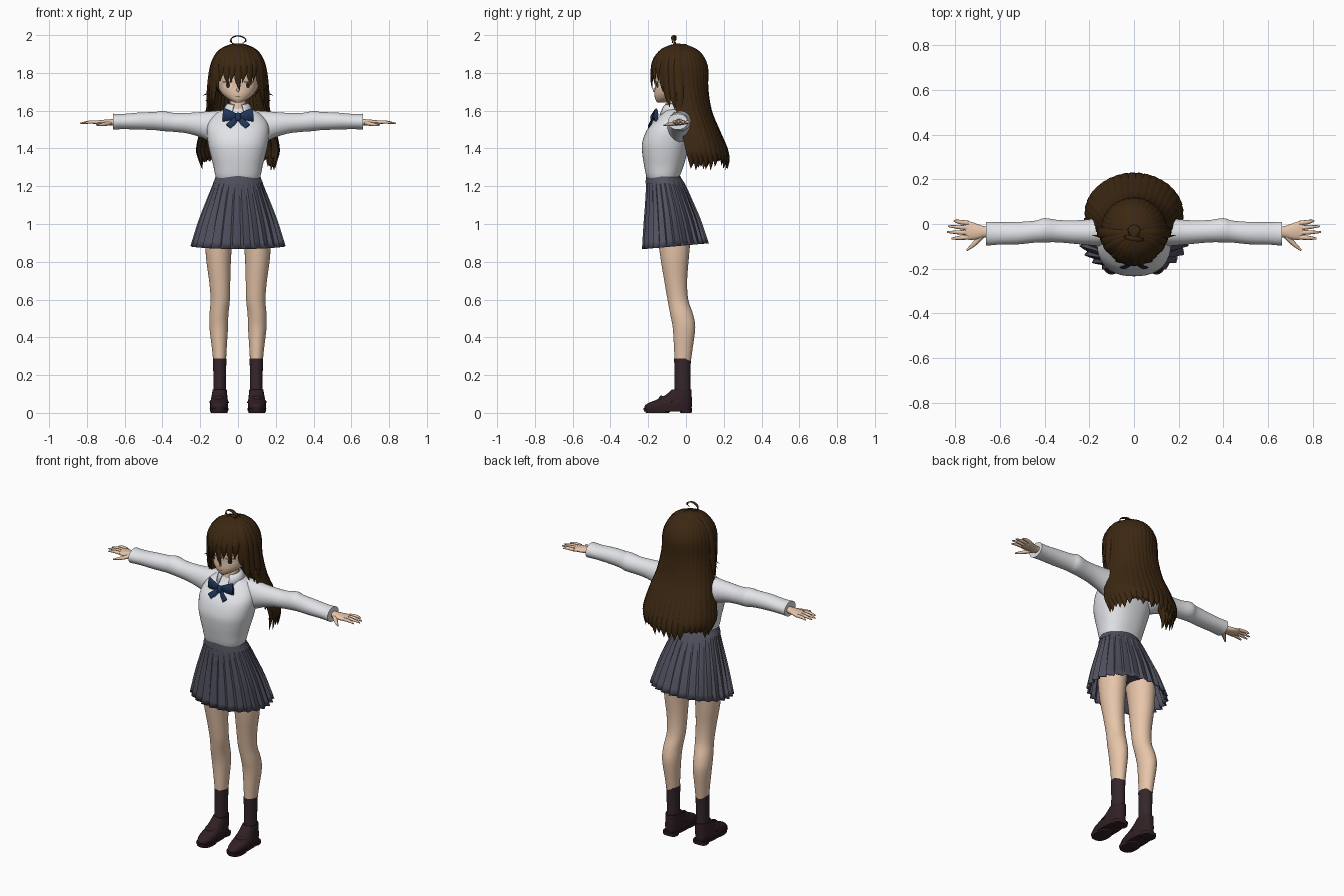
import bpy, bmesh, math, random
from math import sin, cos, radians, pi
from mathutils import Vector
from mathutils.bvhtree import BVHTree

random.seed(4)
cube = bpy.data.objects.get("Cube")
if cube:
    bpy.data.objects.remove(cube)


def material(name, r, g, b):
    m = bpy.data.materials.new(name)
    m.use_nodes = True
    m.diffuse_color = (r, g, b, 1)
    m.node_tree.nodes["Principled BSDF"].inputs["Base Color"].default_value = (r, g, b, 1)
    return m


SKIN = material("warm skin", .80, .56, .40)
HAIR = material("dark brown hair", .045, .021, .006)
SHIRT = material("white cloth", .78, .79, .82)
SKIRT = material("slate grey cloth", .085, .085, .12)
BOW = material("navy ribbon", .014, .035, .10)
SOCK = material("dark sock", .036, .020, .024)
SHOE = material("dark leather", .030, .014, .017)
EYE = material("eye white", .85, .75, .68)


def catmull(rows, k):
    """Smoothly resample rows of numbers, k steps per gap."""
    out, last = [], len(rows) - 1
    for i in range(last):
        quad = [rows[max(0, min(last, j))] for j in range(i - 1, i + 3)]
        for t in (s / k for s in range(k)):
            out.append([b + t / 2 * (c - a + t * (2*a - 5*b + 4*c - d + t * (3*(b - c) + d - a)))
                        for a, b, c, d in zip(*quad)])
    return out + [list(rows[-1])]


def tube(bm, loops, caps=True, closed=True):
    rings = [[bm.verts.new(p) for p in loop] for loop in loops]
    n = len(rings[0])
    for a, b in zip(rings, rings[1:]):
        for i in range(n if closed else n - 1):
            j = (i + 1) % n
            bm.faces.new((a[i], a[j], b[j], b[i]))
    if caps:
        bm.faces.new(rings[0])
        bm.faces.new(rings[-1])


def finish(name, bm, mat, angle=50, solid=0):
    bmesh.ops.recalc_face_normals(bm, faces=bm.faces)
    me = bpy.data.meshes.new(name)
    bm.to_mesh(me)
    bm.free()
    me.materials.append(mat)
    me.shade_smooth()
    me.set_sharp_from_angle(angle=radians(angle))
    ob = bpy.data.objects.new(name, me)
    bpy.context.collection.objects.link(ob)
    if solid:
        ob.modifiers.new("thickness", "SOLIDIFY").thickness = solid
    return ob


def loft(bm, rows, axis="z", side=1, p=2, n=32, k=4):
    """Rows are: station, centre, half width, low edge, high edge."""
    loops = []
    for t, c, r, lo, hi in catmull(rows, k):
        loop = []
        for i in range(n):
            ca, sa = cos(2 * pi * i / n), sin(2 * pi * i / n)
            a = c + r * math.copysign(abs(ca) ** (2 / p), ca)
            b = (lo + hi) / 2 + (hi - lo) / 2 * math.copysign(abs(sa) ** (2 / p), sa)
            loop.append((side * a, b, t) if axis == "z" else (side * t, a, b))
        loops.append(loop)
    tube(bm, loops)


def part(name, rows, mat, **kw):
    bm = bmesh.new()
    loft(bm, rows, **kw)
    return finish(name, bm, mat)


def strand(bm, points, widths, hub, flat=.4, n=8, k=4):
    """Tapered lock along a path, its flat side turned away from hub."""
    rows = catmull([(*q, w) for q, w in zip(points, widths)], k)
    pos = [Vector(r[:3]) for r in rows]
    loops = []
    for i, q in enumerate(pos):
        tan = (pos[min(i + 1, len(pos) - 1)] - pos[max(i - 1, 0)]).normalized()
        out = q - Vector((hub[0], hub[1], min(hub[2], q.z)))
        across = tan.cross(out).normalized()
        out = across.cross(tan)
        w = max(rows[i][3], .001)
        loops.append([q + across * w * cos(2*pi*j/n) + out * w * flat * sin(2*pi*j/n)
                      for j in range(n)])
    tube(bm, loops)


# Head, neck and face
head = bmesh.new()
loft(head, [(1.643, 0, .014, -.152, -.115), (1.66, 0, .05, -.162, -.06), (1.69, 0, .085, -.167, .0),
            (1.73, 0, .108, -.165, .06), (1.78, 0, .118, -.167, .085), (1.85, 0, .118, -.155, .08),
            (1.92, 0, .07, -.10, .03)])
surface = BVHTree.FromBMesh(head)
strand(head, [(0, -.158, 1.725), (0, -.168, 1.708), (0, -.164, 1.70)], [.003, .008, .003], (0, 0, 9), .9)
finish("head", head, SKIN)
part("neck", [(1.56, 0, .05, -.12, -.02), (1.62, 0, .042, -.11, -.025), (1.70, 0, .045, -.10, .0)], SKIN)


def face_plate(name, x, z, rx, rz, mat, lift):
    bm = bmesh.new()
    loops = []
    for ring in (.05, .5, 1):
        loop = []
        for i in range(20):
            px, pz = x + ring * rx * cos(pi * i / 10), z + ring * rz * sin(pi * i / 10)
            hit = surface.ray_cast(Vector((px, -1, pz)), Vector((0, 1, 0)))[0]
            loop.append((px, hit.y - lift, pz))
        loops.append(loop)
    tube(bm, loops, caps=False)
    finish(name, bm, mat)


face_plate("mouth", 0, 1.674, .014, .0015, HAIR, .001)
for s, label in ((1, "left"), (-1, "right")):
    face_plate(label + "_eye", s * .055, 1.733, .026, .017, EYE, .001)
    face_plate(label + "_iris", s * .053, 1.735, .011, .015, HAIR, .002)
    face_plate(label + "_lash", s * .056, 1.752, .028, .003, HAIR, .003)

# Scalp cap, cut open around the face
CY, CZ = -.035, 1.80
HUB = (0, CY, CZ)
cap = bmesh.new()
bmesh.ops.create_uvsphere(cap, u_segments=40, v_segments=24, radius=1)
for v in cap.verts:
    v.co = (v.co.x * .14, CY + v.co.y * .147, CZ + v.co.z * .153)
drop = [f for f in cap.faces if f.calc_center_median().z < (1.83 if f.calc_center_median().y < -.07 else 1.68)]
bmesh.ops.delete(cap, geom=drop, context="FACES")
finish("hair_cap", cap, HAIR)


def on_scalp(az, el, scale=1.0):
    a, e = radians(az), radians(el)
    return (.14 * scale * cos(e) * cos(a), CY + .147 * scale * cos(e) * sin(a), CZ + .153 * scale * sin(e))


# Long back hair in two layers: height, half width, centre y, depth
CURTAIN = [(1.72, .143, -.025, .135), (1.6, .162, .0, .128), (1.5, .188, .03, .137),
           (1.4, .208, .055, .155), (1.33, .20, .062, .162)]
back = bmesh.new()
for layer, scale in enumerate((1, .92)):
    for i in range(22):
        az = -12 + 204 * (i + layer * .5) / 21.5
        tip = random.uniform(-.045, .015) + layer * .02
        path = [on_scalp(az, e, scale) for e in (78, 45, 12)]
        for z, rx, cy, ry in CURTAIN:
            path.append((scale * rx * cos(radians(az)), cy + scale * ry * sin(radians(az)), z))
        x, y, z = path[-1]
        path.append((x * .97, y - .003, z + tip - .005))
        path[-2] = (x, y, z + .02 + tip * .3)
        strand(back, path, [.008, .018, .021, .022, .024, .027, .027, .018, .001], HUB, .38)
finish("back_hair", back, HAIR)

# Fringe, side locks, flicks and the loose loop on top
fringe = bmesh.new()
TIPS = [1.71, 1.75, 1.735, 1.755, 1.70, 1.67]
for i in range(-5, 6):
    az, tip = -90 + 13 * i, TIPS[abs(i)]
    path = [on_scalp(az, e, 1.01) for e in (82, 52, 22)]
    x, y, _ = on_scalp(az, 0)
    path += [(x, y, tip + .055), (x + .008 * (-1) ** i, y + .004, tip)]
    strand(fringe, path, [.008, .018, .022, .017, .001], HUB, .35)
finish("fringe", fringe, HAIR)
locks = bmesh.new()
for s in (1, -1):
    for az, tip, reach in ((-30, 1.62, .135), (-17, 1.60, .15), (-4, 1.585, .165)):
        path = [(s * q[0], q[1], q[2]) for q in (on_scalp(az, e, 1.02) for e in (80, 48, 15))]
        y = path[-1][1]
        path += [(s * reach * .95, y + .01, 1.70), (s * reach, y + .02, tip)]
        strand(locks, path, [.008, .02, .024, .023, .001], HUB, .4)
    for z, reach in ((1.74, .187), (1.71, .175)):
        strand(locks, [(s * .13, -.05, z), (s * .15, -.055, z - .04), (s * reach, -.05, z - .06)],
               [.008, .008, .001], HUB, .5)
finish("side_locks", locks, HAIR)
loop = bmesh.new()
strand(loop, [(0, -.06, 1.945), (-.035, -.06, 1.962), (-.032, -.06, 1.985), (0, -.065, 1.996),
              (.034, -.07, 1.985), (.04, -.07, 1.968), (.022, -.072, 1.958)],
       [.004, .007, .010, .011, .009, .006, .001], HUB, .3)
finish("loose_hair_loop", loop, HAIR)

# Blouse body and collar
part("blouse", [(1.235, 0, .112, -.203, -.036), (1.26, 0, .121, -.212, -.03), (1.31, 0, .131, -.222, -.012),
                (1.37, 0, .147, -.231, .005), (1.43, 0, .16, -.232, .02), (1.50, 0, .165, -.206, .03),
                (1.55, 0, .15, -.162, .03), (1.59, 0, .11, -.124, .02), (1.612, 0, .06, -.11, -.01)],
     SHIRT, p=2.3, n=40)
collar = bmesh.new()
arcs = []
for r, z, dip in ((.05, 1.64, .008), (.062, 1.632, .012), (.082, 1.598, .022)):
    angles = [radians(-66 + 312 * i / 28) for i in range(29)]
    arcs.append([(r * cos(a), -.065 + r * sin(a), z - dip * max(0, -sin(a))) for a in angles])
tube(collar, arcs, caps=False, closed=False)
finish("collar", collar, SHIRT, solid=.006)

# Ribbon bow
bow = bmesh.new()
BEHIND = (0, .6, 9)
for s in (1, -1):
    strand(bow, [(0, -.165, 1.567), (s * .04, -.168, 1.574), (s * .078, -.158, 1.578)],
           [.012, .026, .036], BEHIND, .35)
    strand(bow, [(0, -.165, 1.565), (s * .025, -.184, 1.54), (s * .05, -.196, 1.515)],
           [.01, .016, .02], BEHIND, .3)
strand(bow, [(0, -.168, 1.585), (0, -.177, 1.567), (0, -.178, 1.549)], [.012, .015, .012], BEHIND, .8)
finish("ribbon_bow", bow, BOW)

# Pleated skirt with waistband
skirt = bmesh.new()
rows = catmull([(1.255, .115, -.208, -.034), (1.2, .136, -.212, -.002), (1.1, .175, -.218, .04),
                (1.0, .212, -.226, .08), (.868, .252, -.234, .122)], 3)
PLEATS, loops = 26, []
for i, (z, rx, y0, y1) in enumerate(rows):
    t = i / (len(rows) - 1)
    ring = []
    for j in range(PLEATS * 4):
        a = 2 * pi * j / (PLEATS * 4)
        f = 1 - (.012 + .09 * t) * (0, .3, .6, .9)[j % 4]
        ring.append((f * rx * cos(a), (y0 + y1) / 2 + f * (y1 - y0) / 2 * sin(a),
                     z + t * .03 * (sin(a) + 1) / 2))
    loops.append(ring)
tube(skirt, loops, caps=False)
finish("pleated_skirt", skirt, SKIRT, angle=22, solid=.004)
part("waistband", [(1.215, 0, .133, -.215, -.008), (1.24, 0, .122, -.212, -.024), (1.262, 0, .117, -.209, -.033)],
     SKIRT, n=40)
part("shorts", [(.97, 0, .12, -.13, .0), (1.02, 0, .155, -.17, .03), (1.12, 0, .145, -.18, .02),
                (1.22, 0, .11, -.19, -.03)], SKIRT)

for s, label in ((1, "left"), (-1, "right")):
    # Sleeve with loose folds and a turned cuff
    part(label + "_sleeve",
         [(.07, -.035, .062, 1.44, 1.602), (.14, -.035, .064, 1.435, 1.598), (.20, -.037, .058, 1.46, 1.592),
          (.27, -.036, .052, 1.48, 1.588), (.34, -.032, .050, 1.488, 1.588), (.40, -.028, .054, 1.492, 1.598),
          (.44, -.034, .049, 1.497, 1.593), (.52, -.041, .050, 1.50, 1.590), (.60, -.042, .050, 1.502, 1.583),
          (.64, -.043, .052, 1.501, 1.582), (.662, -.043, .053, 1.499, 1.584)], SHIRT, axis="x", side=s)
    # Hand with four fingers and a thumb
    hand = bmesh.new()
    loft(hand, [(.63, -.036, .026, 1.518, 1.56), (.67, -.035, .025, 1.522, 1.555), (.70, -.034, .034, 1.522, 1.553),
                (.735, -.03, .041, 1.524, 1.549), (.755, -.028, .037, 1.529, 1.546)], axis="x", side=s, n=16)
    for base, tip, reach in ((.004, .015, .805), (-.018, -.01, .83), (-.039, -.036, .835), (-.059, -.065, .815)):
        strand(hand, [(s * .74, base, 1.538), (s * .78, (base + tip) / 2, 1.540), (s * reach, tip, 1.533)],
               [.0105, .0095, .004], (s * .75, -.03, 0), .9)
    strand(hand, [(s * .68, -.05, 1.535), (s * .71, -.085, 1.528), (s * .748, -.118, 1.522)],
           [.014, .011, .004], (s * .7, -.08, 0), .9)
    finish(label + "_hand", hand, SKIN)
    # Leg, sock and shoe
    part(label + "_leg",
         [(.26, .097, .033, -.06, .024), (.34, .099, .039, -.063, .035), (.45, .102, .049, -.07, .049),
          (.52, .101, .050, -.083, .038), (.60, .094, .051, -.098, .012), (.70, .097, .056, -.115, .006),
          (.82, .103, .066, -.135, .015), (.95, .10, .074, -.15, .025), (1.08, .085, .075, -.15, .02)],
         SKIN, side=s)
    part(label + "_sock", [(.06, .097, .033, -.062, .024), (.13, .097, .033, -.062, .023), (.22, .097, .034, -.061, .023),
                           (.288, .097, .036, -.063, .027)], SOCK, side=s)
    part(label + "_shoe",
         [(.018, .10, .046, -.216, .029), (.036, .10, .048, -.219, .031), (.052, .10, .048, -.200, .031),
          (.07, .099, .045, -.155, .031), (.095, .098, .041, -.108, .03), (.125, .097, .037, -.074, .029)],
         SHOE, side=s, p=2.3)
    part(label + "_sole", [(.008, .10, .048, -.222, .03), (.026, .10, .050, -.226, .033)], SHOE, side=s, p=2.4, k=1)
    part(label + "_heel", [(0, .10, .042, -.03, .03), (.02, .10, .045, -.04, .032)], SHOE, side=s, p=3, k=1)
    part(label + "_toe_tread", [(0, .10, .044, -.212, -.09), (.02, .10, .048, -.222, -.07)], SHOE, side=s, p=2.4, k=1)
    strap = bmesh.new()
    strand(strap, [(s * .054, -.075, .06), (s * .072, -.118, .078), (s * .10, -.138, .082), (s * .128, -.118, .078),
                   (s * .146, -.075, .06)], [.012] * 5, (s * .10, -.06, .02), .35)
    finish(label + "_shoe_strap", strap, SHOE)
